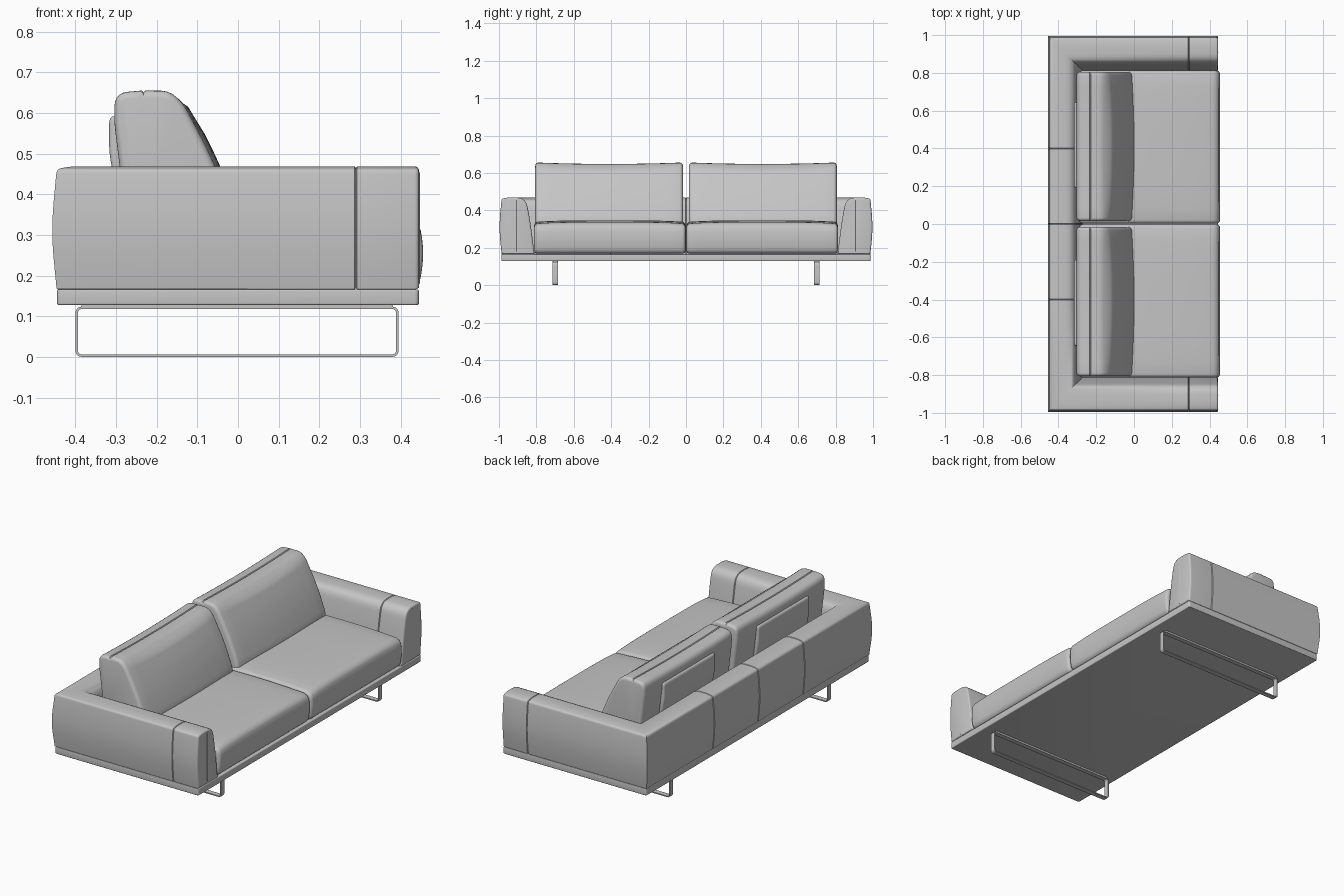
import bpy, bmesh, math
from mathutils import Vector

cube = bpy.data.objects.get("Cube")
if cube:
    bpy.data.objects.remove(cube)

grey = bpy.data.materials.new("plain grey")
grey.use_nodes = True
colour = (0.56, 0.56, 0.56, 1)
grey.diffuse_color = colour
grey.node_tree.nodes["Principled BSDF"].inputs["Base Color"].default_value = colour


def fillet(corners, steps=5):
    """Closed 2D outline from corners (a, b, radius)."""
    out, n = [], len(corners)
    for i, (a, b, r) in enumerate(corners):
        p = Vector((a, b))
        if r == 0:
            out.append(p)
            continue
        u = Vector(corners[i - 1][:2]) - p
        v = Vector(corners[(i + 1) % n][:2]) - p
        start = p + u.normalized() * min(r, u.length * 0.48)
        end = p + v.normalized() * min(r, v.length * 0.48)
        for k in range(steps + 1):
            t = k / steps
            out.append(start * (1 - t) ** 2 + p * 2 * t * (1 - t) + end * t * t)
    return out


def inset(pts, d):
    """Move an outline inwards by d."""
    n = len(pts)
    area = sum(pts[i - 1].x * pts[i].y - pts[i].x * pts[i - 1].y for i in range(n))
    sign = 1 if area > 0 else -1
    out = []
    for i, p in enumerate(pts):
        e = (pts[(i + 1) % n] - pts[i - 1]).normalized()
        out.append(p + Vector((-e.y, e.x)) * d * sign)
    return out


def rounded_ends(lo, hi, r, middle=0, steps=4):
    """Stations (position, inset) with quarter-round ends."""
    arc = [(r * (1 - math.sin(k / steps * math.pi / 2)),
            r * (1 - math.cos(k / steps * math.pi / 2))) for k in range(steps + 1)]
    first = [(lo + i, o) for o, i in arc]
    mid = [(lo + r + (hi - lo - 2 * r) * k / (middle + 1), 0) for k in range(1, middle + 1)]
    return first + mid + [(hi - i, o) for o, i in reversed(arc)]


def loft(name, rings, closed=False):
    bm = bmesh.new()
    rows = [[bm.verts.new(p) for p in ring] for ring in rings]
    n = len(rows[0])
    for k in range(len(rows) if closed else len(rows) - 1):
        a, b = rows[k], rows[(k + 1) % len(rows)]
        for i in range(n):
            j = (i + 1) % n
            bm.faces.new((a[i], a[j], b[j], b[i]))
    if not closed:
        bm.faces.new(rows[0])
        bm.faces.new(rows[-1])
    bmesh.ops.recalc_face_normals(bm, faces=bm.faces)
    mesh = bpy.data.meshes.new(name)
    bm.to_mesh(mesh)
    bm.free()
    mesh.materials.append(grey)
    ob = bpy.data.objects.new(name, mesh)
    bpy.context.collection.objects.link(ob)
    bpy.ops.object.select_all(action='DESELECT')
    ob.select_set(True)
    bpy.context.view_layer.objects.active = ob
    bpy.ops.object.shade_smooth_by_angle(angle=math.radians(35))
    return ob


def slab(name, x0, x1, y0, y1, z0, z1, corner, edge):
    """Rounded plate stacked along z."""
    outline = fillet([(x0, y0, corner), (x1, y0, corner), (x1, y1, corner), (x0, y1, corner)])
    loft(name, [[(p.x, p.y, z) for p in inset(outline, d)]
                for z, d in rounded_ends(z0, z1, edge)])


# Base platform
slab("base_platform", -0.445, 0.445, -0.987, 0.987, 0.128, 0.166, 0.012, 0.004)

# Arms and backrest: one section swept round three sides, mitred at the corners
section = fillet([(0.014, 0.166, 0.004), (0, 0.31, 0.12), (0.014, 0.462, 0.012),
                  (0.05, 0.469, 0.02), (0.142, 0.467, 0.045), (0.165, 0.36, 0.08),
                  (0.19, 0.166, 0.004)])
BACK, SIDE, FRONT, SEAM = -0.46, 1.0, 0.445, 0.29


def seam(at):
    return [(at + 0.003, 0), (at, 0.004), (at - 0.003, 0)]


arm = list(reversed(rounded_ends(0, FRONT, 0.01)))[:5] + seam(SEAM)
half = [(x, -SIDE, 0, 1, d) for x, d in arm] + [(BACK, -SIDE, 1, 1, 0)]
half += [(BACK, -y, 1, 0, d) for y, d in seam(0.4)]
centre = [(BACK, -y, 1, 0, d) for y, d in seam(0)]
other = [(x, -y, ix, -iy, d) for x, y, ix, iy, d in reversed(half)]
loft("arms_and_backrest", [[(x + ix * p.x, y + iy * p.x, p.y) for p in inset(section, d)]
                           for x, y, ix, iy, d in half + centre + other])

# Cushion side outlines (x, z, radius)
seat = fillet([(-0.29, 0.168, 0.02), (0.445, 0.168, 0.03), (0.458, 0.25, 0.06),
               (0.448, 0.327, 0.045), (0.2, 0.338, 0.1), (-0.29, 0.336, 0.02)])
back = fillet([(-0.27, 0.3, 0.02), (-0.012, 0.3, 0.02), (-0.012, 0.35, 0.03),
               (-0.06, 0.48, 0.08), (-0.152, 0.655, 0.055), (-0.228, 0.656, 0),
               (-0.232, 0.651, 0), (-0.236, 0.656, 0), (-0.303, 0.65, 0.045),
               (-0.305, 0.58, 0.03)])
pad = fillet([(-0.27, 0.4, 0.01), (-0.297, 0.4, 0.012), (-0.317, 0.5, 0.03),
              (-0.317, 0.592, 0.02), (-0.29, 0.592, 0.01)])


def seat_shape(p, y, t):
    crown = 0.009 * (1 - t ** 4) if p.y > 0.3 else 0
    return (p.x, y, p.y + crown)


def back_shape(p, y, t):
    swell = 1 - t * t
    front = 0.014 * swell if p.x > -0.14 else 0
    dip = 0.008 * swell if p.y > 0.6 else 0
    return (p.x + front, y, p.y - dip)


def cushion(name, outline, lo, hi, r, shape):
    mid, span = (lo + hi) / 2, (hi - lo) / 2
    loft(name, [[shape(p, y, (y - mid) / span) for p in inset(outline, d)]
                for y, d in rounded_ends(lo, hi, r, 12)])


frame = fillet([(-0.4, 0, 0.018), (0.395, 0, 0.018), (0.395, 0.124, 0.018), (-0.4, 0.124, 0.018)])

for label, s in (("left", 1), ("right", -1)):
    def spread(a, b):
        return sorted((s * a, s * b))

    cushion(label + "_seat_cushion", seat, *spread(0.003, 0.812), 0.018, seat_shape)
    cushion(label + "_back_cushion", back, *spread(0.016, 0.806), 0.018, back_shape)
    cushion(label + "_back_cushion_pad", pad, *spread(0.19, 0.645), 0.01,
            lambda p, y, t: (p.x, y, p.y))

    # Sled leg: flat bar bent into a rounded loop
    y0, y1 = spread(0.685, 0.713)
    inner = inset(frame, 0.006)
    loft(label + "_sled_leg", [[(p.x, y, p.y) for p in o] for o, y in
                               ((frame, y0), (frame, y1), (inner, y1), (inner, y0))], closed=True)
    # Mounting bar between leg and platform
    slab(label + "_leg_mount", -0.385, 0.38, y0, y1, 0.121, 0.13, 0.004, 0.002)
    # Welt down the front of the arm
    slab(label + "_arm_front_welt", FRONT - 0.004, FRONT + 0.002,
         *spread(0.904, 0.908), 0.18, 0.455, 0.001, 0.001)
